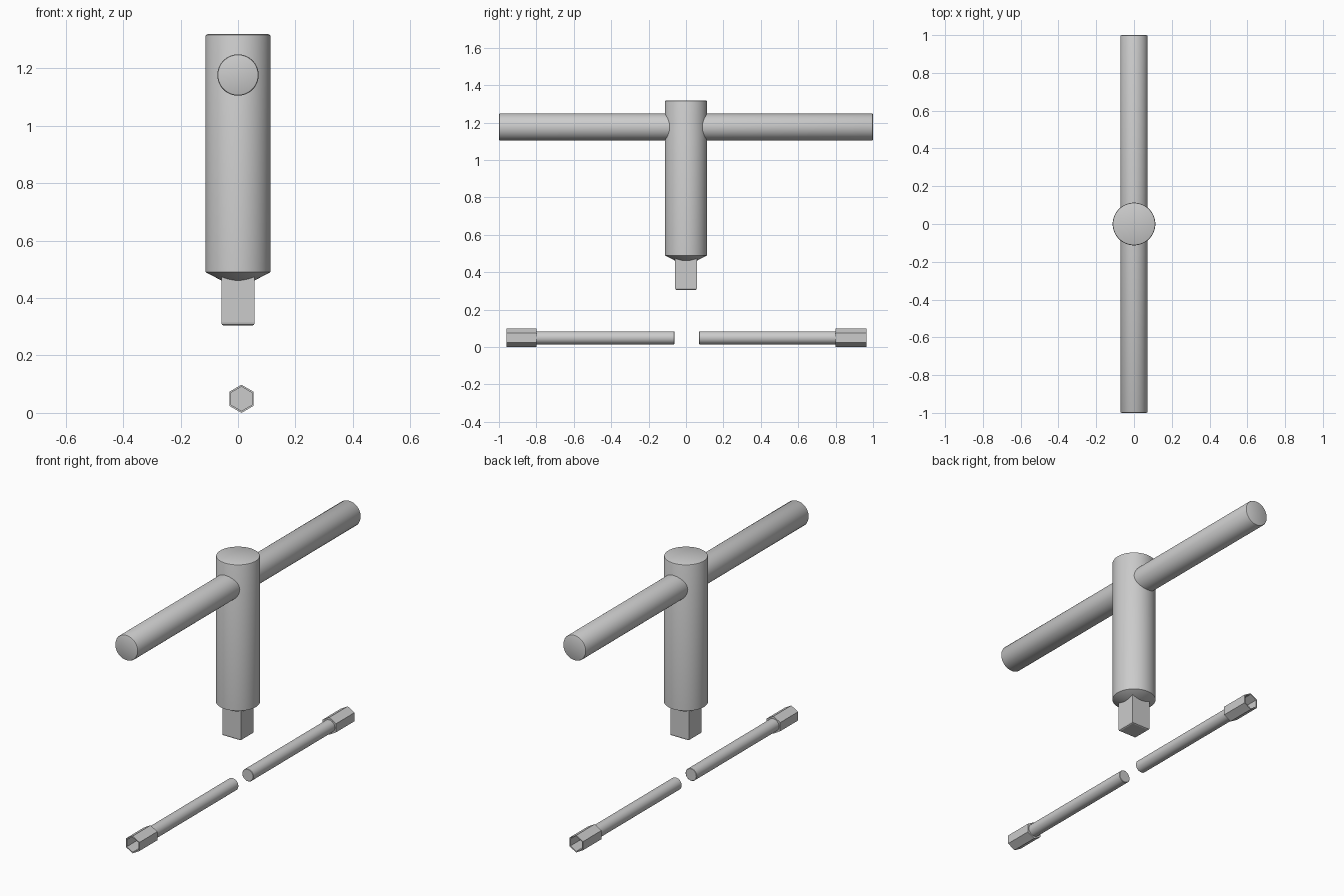
import bpy, bmesh, math
from mathutils import Matrix

if "Cube" in bpy.data.objects:
    bpy.data.objects.remove(bpy.data.objects["Cube"])

# Turns local z into world y
ALONG_Y = Matrix.Rotation(-math.pi / 2, 4, 'X')


def lathe(name, profile, sides, matrix, phase=0.0, smooth=True):
    """Closed solid from (radius, height) rings, capped at both ends."""
    bm = bmesh.new()
    rings = []
    for r, h in profile:
        ring = []
        for i in range(sides):
            a = phase + 2 * math.pi * i / sides
            ring.append(bm.verts.new((r * math.cos(a), r * math.sin(a), h)))
        rings.append(ring)
    for low, high in zip(rings, rings[1:]):
        for i in range(sides):
            j = (i + 1) % sides
            bm.faces.new((low[i], low[j], high[j], high[i]))
    bm.faces.new(rings[0][::-1])
    bm.faces.new(rings[-1])
    bm.transform(matrix)
    bmesh.ops.recalc_face_normals(bm, faces=bm.faces)
    mesh = bpy.data.meshes.new(name)
    bm.to_mesh(mesh)
    bm.free()
    obj = bpy.data.objects.new(name, mesh)
    bpy.context.collection.objects.link(obj)
    if smooth:
        bpy.ops.object.select_all(action='DESELECT')
        obj.select_set(True)
        bpy.context.view_layer.objects.active = obj
        bpy.ops.object.shade_smooth_by_angle(angle=math.radians(30))
    return obj


# Key shank: round body with a conical shoulder
lathe("shank", [(0.056, 0.46), (0.113, 0.49), (0.113, 1.311),
                (0.111, 1.316), (0.107, 1.318)], 64, Matrix())

# Square drive tip with slightly broken lower edges
S = math.sqrt(2)
lathe("square_drive", [(0.051 * S, 0.304), (0.056 * S, 0.307),
                       (0.058 * S, 0.314), (0.058 * S, 0.477)],
      4, Matrix(), math.pi / 4, smooth=False)

# Cross handle through the shank
lathe("cross_handle", [(0.066, -1), (0.070, -0.998), (0.072, -0.994),
                       (0.072, 0.994), (0.070, 0.998), (0.066, 1)],
      48, Matrix.Translation((0, 0, 1.176)) @ ALONG_Y)

# Two small socket wrenches lying end to end
for label, sign, start, end in (("front", -1, 0.062, 0.96), ("back", 1, 0.07, 0.965)):
    place = Matrix.Translation((0.012, 0, 0.049)) @ Matrix.Scale(sign, 4, (0, 1, 0)) @ ALONG_Y
    lathe(label + "_wrench_rod", [(0.033, start), (0.035, start + 0.002), (0.035, 0.80)],
          32, place)
    # Hexagonal socket, hollow from its outer end
    lathe(label + "_wrench_socket", [(0.035, 0.80), (0.049, 0.80), (0.049, end),
                                     (0.042, end), (0.042, end - 0.11)],
          6, place, math.pi / 2, smooth=False)
